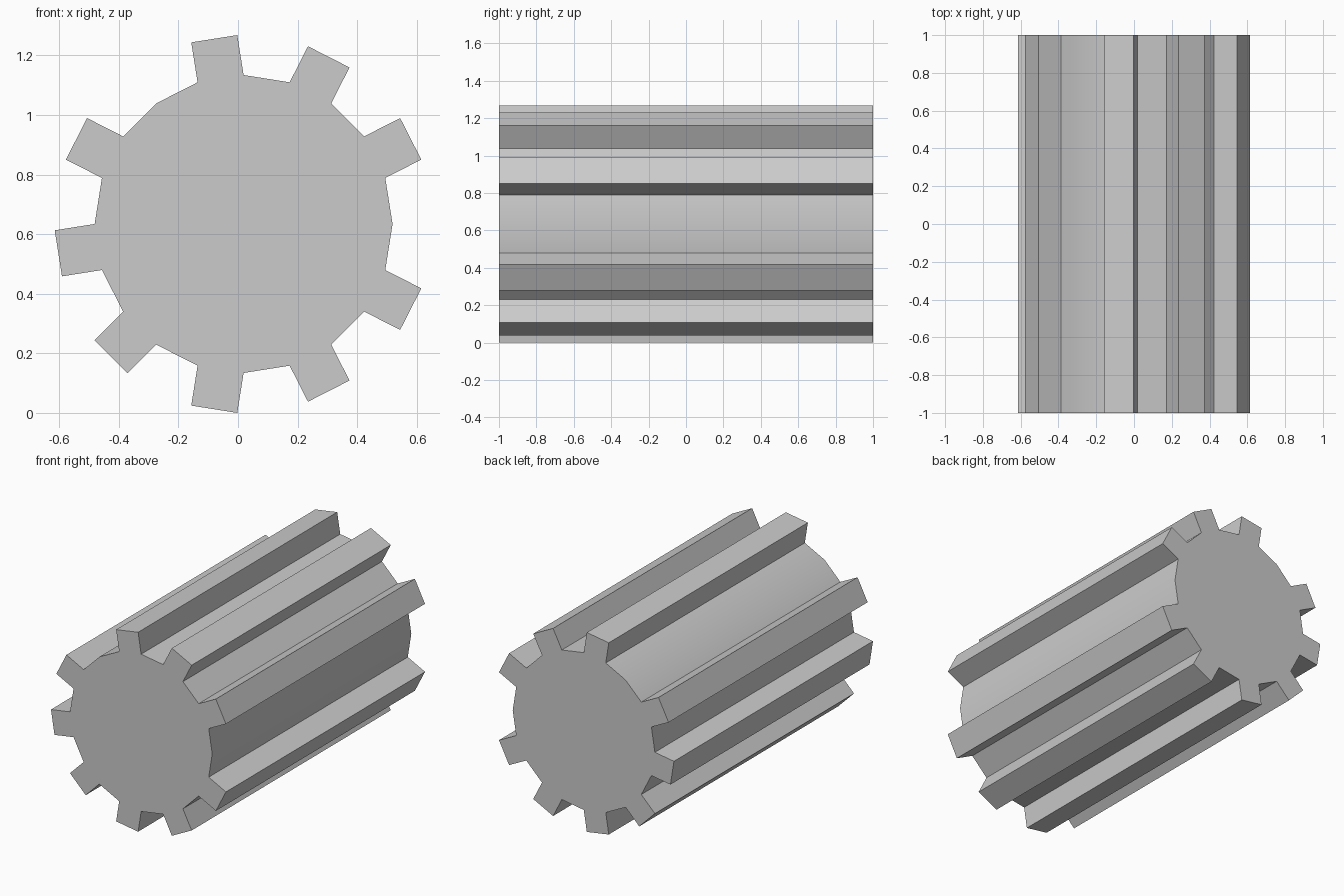
import bpy, bmesh
from math import sin, cos, pi, radians

if "Cube" in bpy.data.objects:
    bpy.data.objects.remove(bpy.data.objects["Cube"])

SIDES, RADIUS, TOOTH, HALF = 20, 0.5, 0.1357, 1.0
TOOTHED_SIDES = {1, 3, 5, 8, 10, 12, 14, 16, 18}
CX = 0.0188
CZ = RADIUS + TOOTH * cos(pi / SIDES)
STEP = 2 * pi / SIDES


def rim(i):
    return CX + RADIUS * cos(i * STEP), CZ + RADIUS * sin(i * STEP)


# Gear outline: a 20-sided core with chosen sides pushed straight out as teeth
outline = []
for i in range(SIDES):
    outline.append(rim(i))
    if i in TOOTHED_SIDES:
        a = (i + 0.5) * STEP
        for x, z in (rim(i), rim(i + 1)):
            outline.append((x + TOOTH * cos(a), z + TOOTH * sin(a)))

# Extrude the outline along y
bm = bmesh.new()
front = bm.faces.new([bm.verts.new((x, -HALF, z)) for x, z in outline])
ext = bmesh.ops.extrude_face_region(bm, geom=[front], use_keep_orig=True)
verts = [g for g in ext["geom"] if isinstance(g, bmesh.types.BMVert)]
bmesh.ops.translate(bm, verts=verts, vec=(0, 2 * HALF, 0))
bmesh.ops.recalc_face_normals(bm, faces=bm.faces)
mesh = bpy.data.meshes.new("long_gear")
bm.to_mesh(mesh)
bm.free()

gear = bpy.data.objects.new("long_gear", mesh)
bpy.context.collection.objects.link(gear)

# Smooth the round core, keep tooth edges sharp
bpy.context.view_layer.objects.active = gear
gear.select_set(True)
bpy.ops.object.shade_smooth_by_angle(angle=radians(30))
